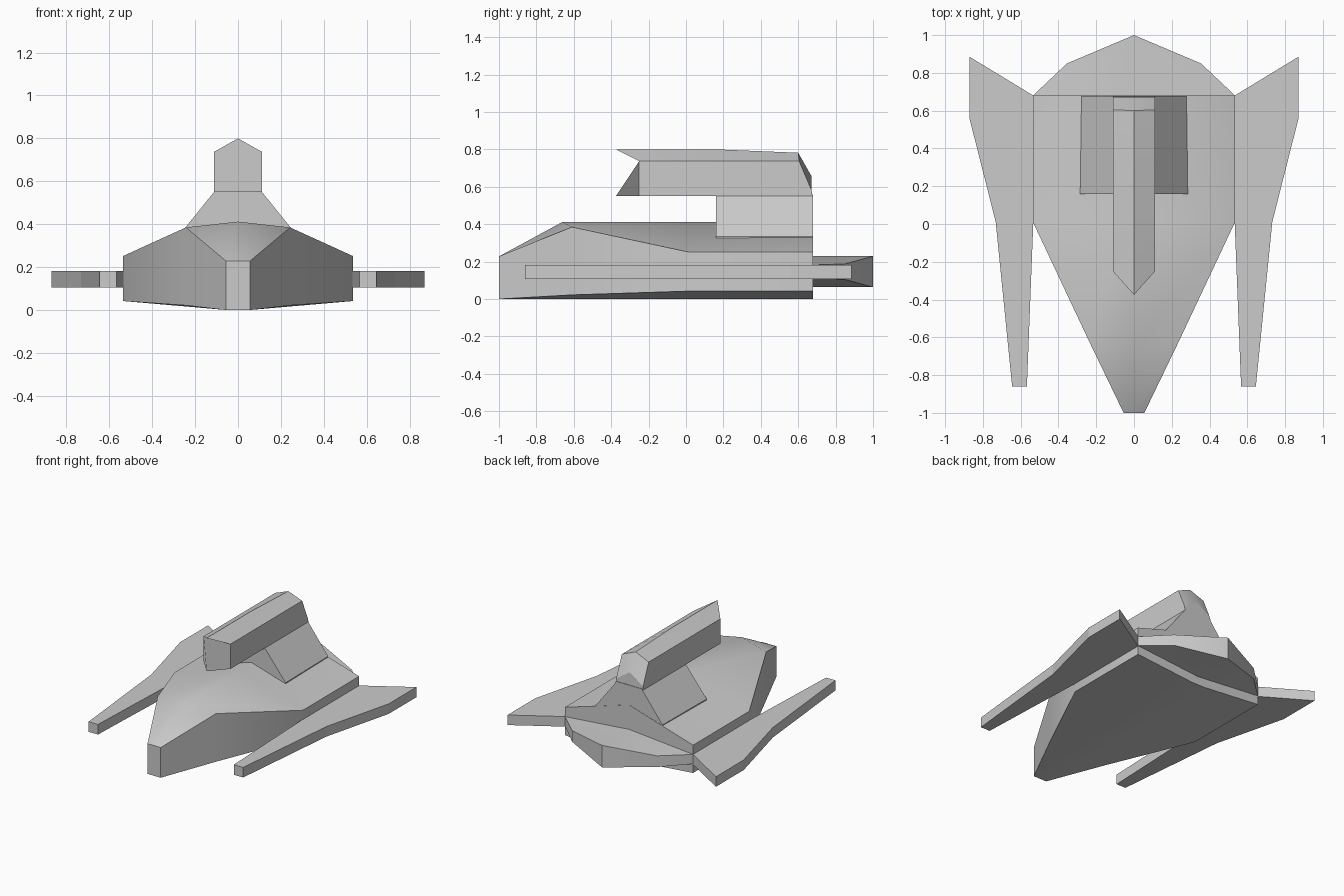
import bpy, bmesh, math

if "Cube" in bpy.data.objects:
    bpy.data.objects.remove(bpy.data.objects["Cube"])


def finish(name, bm, smooth=None):
    bmesh.ops.remove_doubles(bm, verts=bm.verts, dist=0.0005)
    bmesh.ops.recalc_face_normals(bm, faces=bm.faces)
    mesh = bpy.data.meshes.new(name)
    bm.to_mesh(mesh)
    bm.free()
    obj = bpy.data.objects.new(name, mesh)
    bpy.context.collection.objects.link(obj)
    if smooth:
        bpy.ops.object.select_all(action='DESELECT')
        obj.select_set(True)
        bpy.context.view_layer.objects.active = obj
        bpy.ops.object.shade_smooth_by_angle(angle=math.radians(smooth))
    return obj


def loft(name, sections, smooth=None):
    """Skin half cross-sections of (x, y, z), each mirrored into a closed ring."""
    bm = bmesh.new()
    rings = []
    for half in sections:
        ring = half + [(-x, y, z) for x, y, z in reversed(half) if x > 0]
        rings.append([bm.verts.new(p) for p in ring])
    n = len(rings[0])
    for a, b in zip(rings, rings[1:]):
        for i in range(n):
            j = (i + 1) % n
            bm.faces.new((a[i], a[j], b[j], b[i]))
    bm.faces.new(rings[0])
    bm.faces.new(rings[-1])
    return finish(name, bm, smooth)


def prism(name, outline, z0, z1):
    bm = bmesh.new()
    face = bm.faces.new([bm.verts.new((x, y, z0)) for x, y in outline])
    res = bmesh.ops.extrude_face_region(bm, geom=[face])
    top = [v for v in res["geom"] if isinstance(v, bmesh.types.BMVert)]
    bmesh.ops.translate(bm, verts=top, vec=(0, 0, z1 - z0))
    return finish(name, bm)


# Hull: wedge bow, peaked deck, shallow keel
def hull_section(y, x, deck, shoulder, chine, y_ridge=None):
    yr = y if y_ridge is None else y_ridge
    return [(0, yr, deck), (x, y, shoulder), (x, y, chine), (0.05, y, 0)]


loft("hull", [
    hull_section(-1.0, 0.055, 0.228, 0.228, 0.0),
    hull_section(-0.61, 0.243, 0.412, 0.385, 0.022, -0.66),
    hull_section(0.01, 0.535, 0.412, 0.252, 0.042),
    hull_section(0.68, 0.535, 0.412, 0.252, 0.042),
], smooth=38)

# Pylon carrying the upper pod
loft("pylon", [[(0.112, y, 0.56), (0.112, y, 0.55), (x, y, 0.335), (x, y, 0.30)]
               for y, x in ((0.16, 0.285), (0.678, 0.278))])


# Upper pod: peaked roof, pointed nose, sloped stern
def pod_section(y_side, y_mid, side, ridge, y_floor=None, floor=0.55):
    yf = y_side if y_floor is None else y_floor
    ym = y_mid if y_floor is None else y_floor
    return [(0, y_mid, ridge), (0.112, y_side, side), (0.112, yf, floor), (0, ym, floor)]


loft("upper_pod", [
    pod_section(-0.25, -0.375, 0.737, 0.80),
    pod_section(0.16, 0.16, 0.737, 0.80),
    pod_section(0.605, 0.60, 0.737, 0.782),
    pod_section(0.672, 0.672, 0.58, 0.655, 0.675),
], smooth=25)

# Tail: fan-shaped plate, thickest along its centre
bm = bmesh.new()
fan = [(-0.535, 0.68, 0.036), (-0.355, 0.85, 0.042), (0, 1.0, 0.083),
       (0.355, 0.85, 0.042), (0.535, 0.68, 0.036)]
rim = [[bm.verts.new((x, y, 0.146 + s * h)) for x, y, h in fan] for s in (1, -1)]
root = [bm.verts.new((0, 0.67, 0.146 + s * 0.083)) for s in (1, -1)]
for i in range(4):
    for layer in (0, 1):
        bm.faces.new((root[layer], rim[layer][i], rim[layer][i + 1]))
    bm.faces.new((rim[0][i], rim[0][i + 1], rim[1][i + 1], rim[1][i]))
bm.faces.new((root[0], rim[0][0], rim[1][0], root[1]))
bm.faces.new((root[0], rim[0][4], rim[1][4], root[1]))
finish("tail_plate", bm, smooth=30)

# Side wings: swept-forward prongs
wing = [(0.533, 0.68), (0.87, 0.885), (0.87, 0.555), (0.732, 0.01),
        (0.645, -0.86), (0.567, -0.86), (0.533, 0.01)]
for side, s in (("left", -1), ("right", 1)):
    prism(side + "_wing", [(s * x, y) for x, y in wing], 0.106, 0.182)
